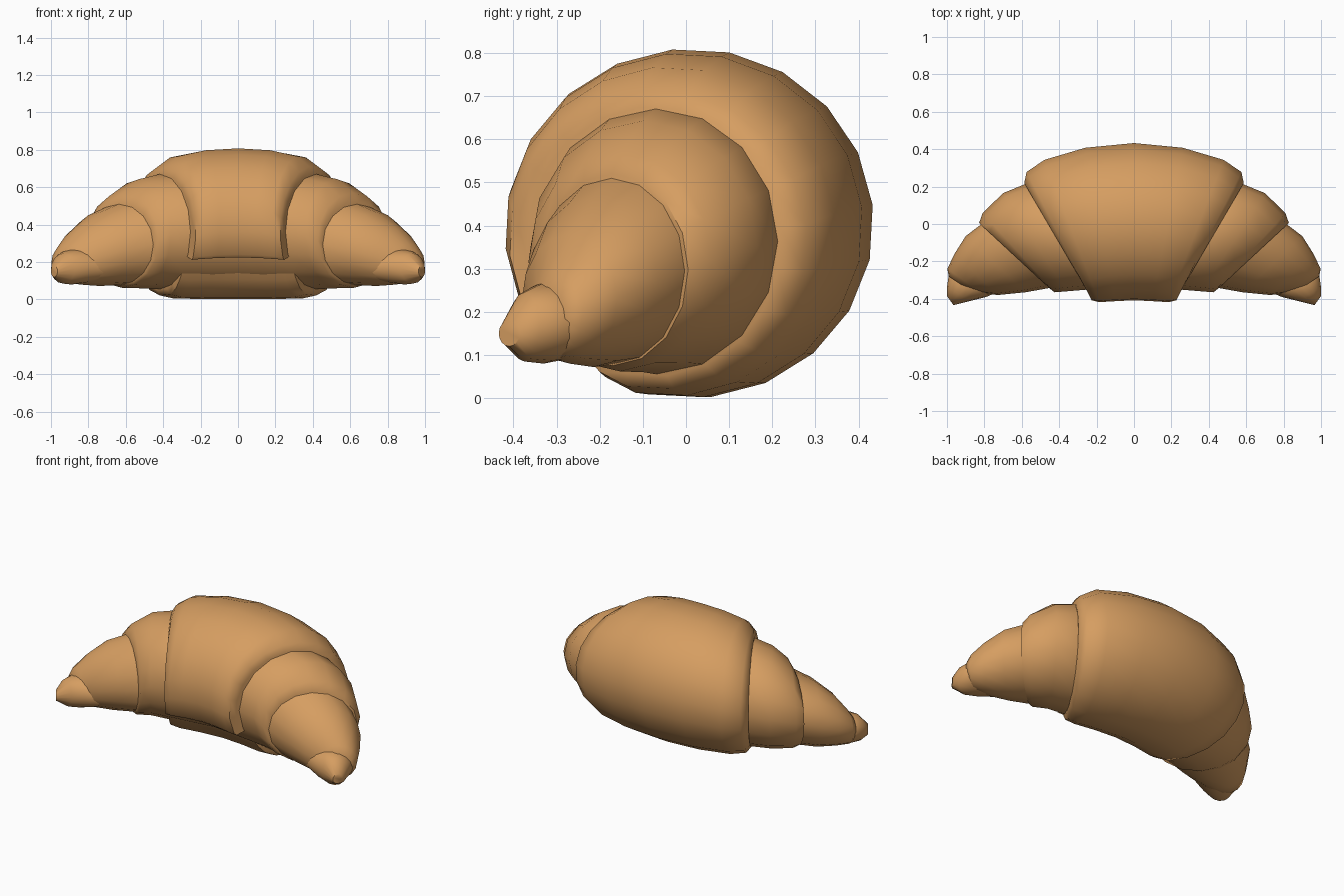
import bpy, bmesh, math
from mathutils import Vector

if "Cube" in bpy.data.objects:
    bpy.data.objects.remove(bpy.data.objects["Cube"])

crust = bpy.data.materials.new("baked crust")
crust.diffuse_color = (0.67, 0.34, 0.12, 1)
crust.use_nodes = True
crust.node_tree.nodes["Principled BSDF"].inputs["Base Color"].default_value = crust.diffuse_color


def flip(s):
    return (-s[0], s[1], -s[2], s[3], s[4], s[5])


def point(s, deg, k=1.0):
    """Point on an upright oval section: inner xy, outer xy, z low, z high."""
    a = math.radians(deg)
    c = 0.5 + 0.5 * k * math.cos(a)
    z = (s[4] + s[5]) / 2 + k * math.sin(a) * (s[5] - s[4]) / 2
    return Vector((s[0] + (s[2] - s[0]) * c, s[1] + (s[3] - s[1]) * c, z))


def loft(name, sections, profile):
    bm = bmesh.new()
    rings = [[bm.verts.new(point(s, a, k)) for a, k in profile] for s in sections]
    n = len(profile)
    for r, q in zip(rings, rings[1:]):
        for i in range(n):
            j = (i + 1) % n
            bm.faces.new((r[i], r[j], q[j], q[i]))
    bm.faces.new(rings[0])
    bm.faces.new(rings[-1])
    bmesh.ops.recalc_face_normals(bm, faces=bm.faces[:])
    me = bpy.data.meshes.new(name)
    bm.to_mesh(me)
    bm.free()
    me.materials.append(crust)
    ob = bpy.data.objects.new(name, me)
    bpy.context.collection.objects.link(ob)
    bpy.ops.object.select_all(action='DESELECT')
    ob.select_set(True)
    bpy.context.view_layer.objects.active = ob
    bpy.ops.object.shade_smooth_by_angle(angle=math.radians(50))
    return ob


def both_ways(half):
    return [flip(s) for s in reversed(half[1:])] + half


full = [(i * 22.5, 1.0) for i in range(16)]

# outer wrap: thins out under the front, runs round the back and top to the flap
wrap = [(-135, 0.84), (-125, 0.9), (-114, 0.965)]
wrap += [(-102 + i * 306 / 17, 1.0) for i in range(18)]
wrap += [(207, 0.98), (207, 0.8)]
wrap += [(a, 0.7) for a in range(190, -130, -25)]
centre = [
    (0, -.41, 0, .435, 0, .81),
    (.1, -.415, .26, .41, 0, .80),
    (.185, -.42, .48, .345, .004, .768),
    (.225, -.41, .575, .28, .02, .712),
    (.243, -.37, .588, .22, .05, .676),
]
loft("centre_wrap", both_ways(centre), wrap)

# middle layer passing under the wrap
middle = [
    (0, -.325, 0, .3, .055, .68),
    (.24, -.35, .583, .213, .055, .672),
    (.36, -.36, .70, .165, .06, .643),
    (.425, -.365, .81, .058, .062, .57),
    (.45, -.345, .828, .005, .075, .52),
]
loft("middle_layer", both_ways(middle), full)

# tapering ends and the small curled tips
end = [
    (.44, -.34, .815, .0, .078, .513),
    (.58, -.365, .90, -.065, .072, .465),
    (.73, -.38, .96, -.16, .08, .38),
    (.82, -.365, .998, -.24, .09, .30),
    (.87, -.36, .99, -.28, .12, .26),
]
tip = [
    (.71, -.355, .92, -.2, .09, .26),
    (.79, -.39, .99, -.27, .08, .267),
    (.87, -.41, 1.0, -.34, .085, .245),
    (.965, -.434, 1.0, -.385, .12, .18),
]
for side, f in (("right", lambda s: s), ("left", flip)):
    loft(side + "_end", [f(s) for s in end], full)
    loft(side + "_tip", [f(s) for s in tip], full)
